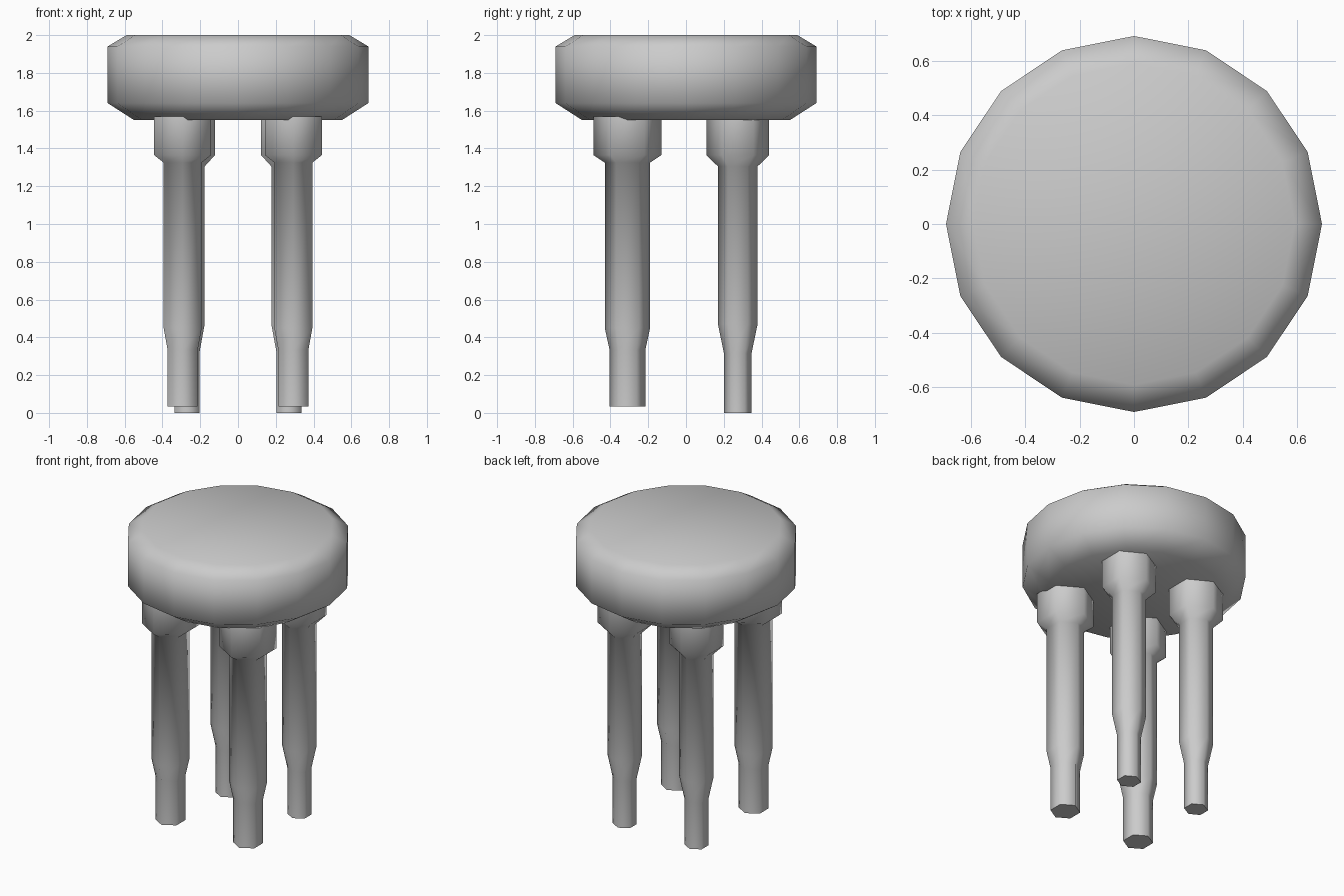
import bpy, bmesh
from math import sin, cos, pi, radians

if "Cube" in bpy.data.objects:
    bpy.data.objects.remove(bpy.data.objects["Cube"])


def lathe(name, profile, sides, center=(0, 0), x_scale=1.0, smooth=65):
    """Stack of polygon rings (radius, z), listed bottom to top, capped at both ends."""
    bm = bmesh.new()
    rings = []
    for r, z in profile:
        ring = []
        for i in range(sides):
            a = pi / 2 + 2 * pi * i / sides
            ring.append(bm.verts.new((center[0] + r * x_scale * cos(a),
                                      center[1] + r * sin(a), z)))
        rings.append(ring)
    for low, high in zip(rings, rings[1:]):
        for i in range(sides):
            j = (i + 1) % sides
            bm.faces.new((low[i], low[j], high[j], high[i]))
    bm.faces.new(rings[0][::-1])
    bm.faces.new(rings[-1])
    mesh = bpy.data.meshes.new(name)
    bm.to_mesh(mesh)
    bm.free()
    obj = bpy.data.objects.new(name, mesh)
    bpy.context.collection.objects.link(obj)
    bpy.ops.object.select_all(action='DESELECT')
    obj.select_set(True)
    bpy.context.view_layer.objects.active = obj
    bpy.ops.object.shade_smooth_by_angle(angle=radians(smooth))
    return obj


# Thick round cushion with chamfered rims
lathe("seat", [(0.55, 1.55), (0.69, 1.64), (0.69, 1.94), (0.59, 2.0)], 16)

# Hexagonal legs: slim foot, flare, shaft, then a wide collar under the seat
front_leg = [(0.095, 0.035), (0.095, 0.335), (0.12, 0.45), (0.12, 1.325),
             (0.18, 1.365), (0.18, 1.57)]
back_leg = [(0.073, 0.0), (0.073, 0.315), (0.105, 0.47), (0.105, 1.305),
            (0.166, 1.365), (0.166, 1.57)]

for side, label in ((-1, "left"), (1, "right")):
    lathe(f"front_{label}_leg", front_leg, 6, (side * 0.293, -0.31), 0.97)
    lathe(f"back_{label}_leg", back_leg, 6, (side * 0.27, 0.274), 1.03)
